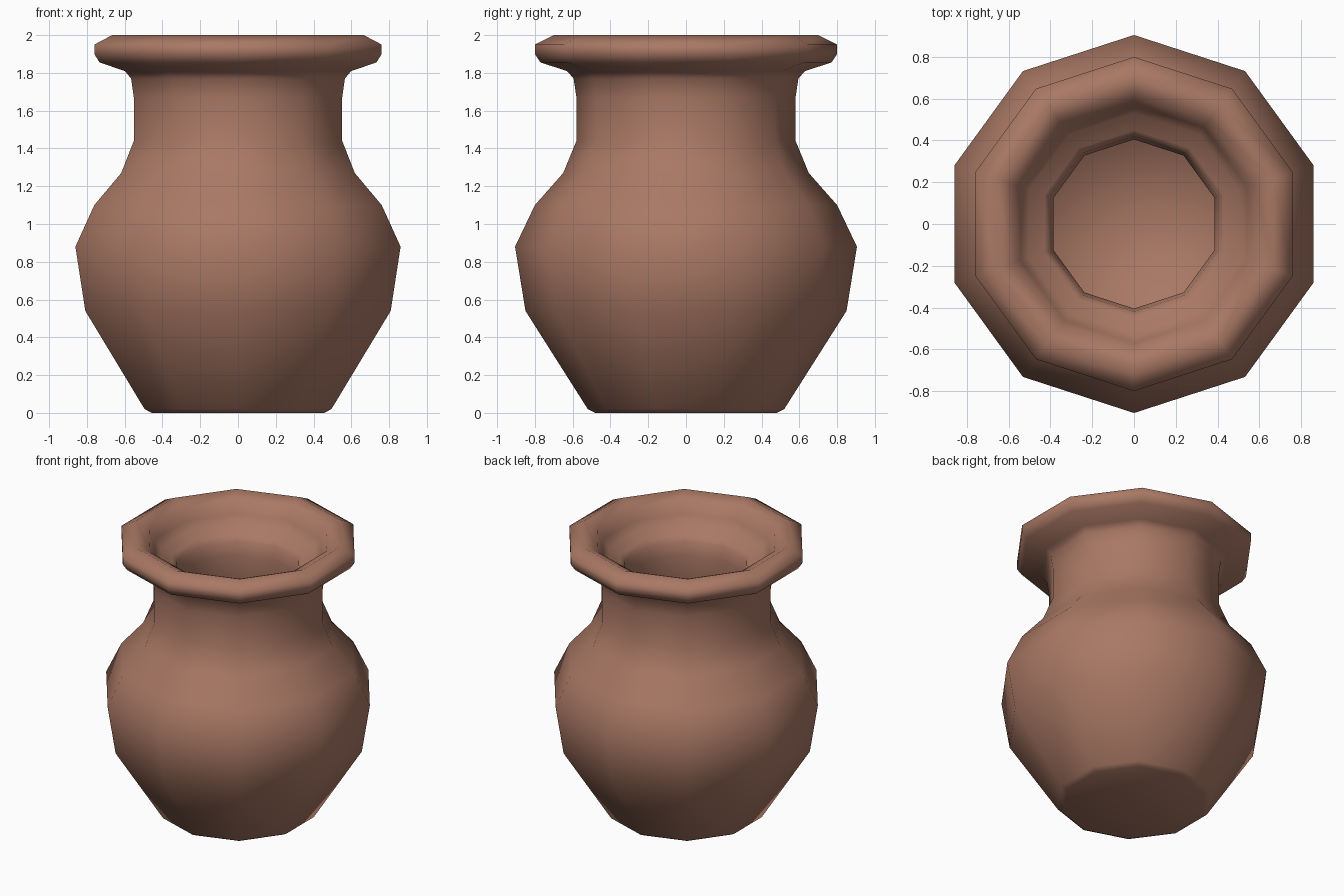
import bpy, bmesh, math

if "Cube" in bpy.data.objects:
    bpy.data.objects.remove(bpy.data.objects["Cube"])

SIDES = 10
# Vase profile as (corner radius, height): base, outer wall, lip, inner wall, floor
profile = [
    (0, 0), (0.48, 0), (0.52, 0.02), (0.85, 0.54), (0.905, 0.88), (0.80, 1.10),
    (0.65, 1.27), (0.58, 1.44), (0.58, 1.67), (0.595, 1.77), (0.63, 1.81),
    (0.77, 1.855), (0.80, 1.90), (0.80, 1.95), (0.70, 2.0),
    (0.61, 1.96), (0.57, 1.88), (0.53, 1.82), (0.45, 1.79), (0.42, 1.75),
    (0.405, 1.66), (0.405, 1.42), (0.50, 1.18), (0.64, 1.03), (0.73, 0.86),
    (0.69, 0.59), (0.42, 0.18), (0, 0.15),
]

# Spin the profile around z, with a corner on the +y axis
bm = bmesh.new()
verts = [bm.verts.new((0, r, z)) for r, z in profile]
edges = [bm.edges.new(pair) for pair in zip(verts, verts[1:])]
bmesh.ops.spin(bm, geom=verts + edges, cent=(0, 0, 0), axis=(0, 0, 1),
               angle=math.tau, steps=SIDES, use_merge=False)
bmesh.ops.remove_doubles(bm, verts=bm.verts[:], dist=0.0005)
bmesh.ops.recalc_face_normals(bm, faces=bm.faces[:])
for face in bm.faces:
    face.smooth = True

mesh = bpy.data.meshes.new("vase")
bm.to_mesh(mesh)
bm.free()
vase = bpy.data.objects.new("vase", mesh)
bpy.context.collection.objects.link(vase)

# Terracotta colour
clay = bpy.data.materials.new("clay")
clay.diffuse_color = (0.40, 0.19, 0.13, 1)
clay.use_nodes = True
clay.node_tree.nodes["Principled BSDF"].inputs["Base Color"].default_value = clay.diffuse_color
mesh.materials.append(clay)
